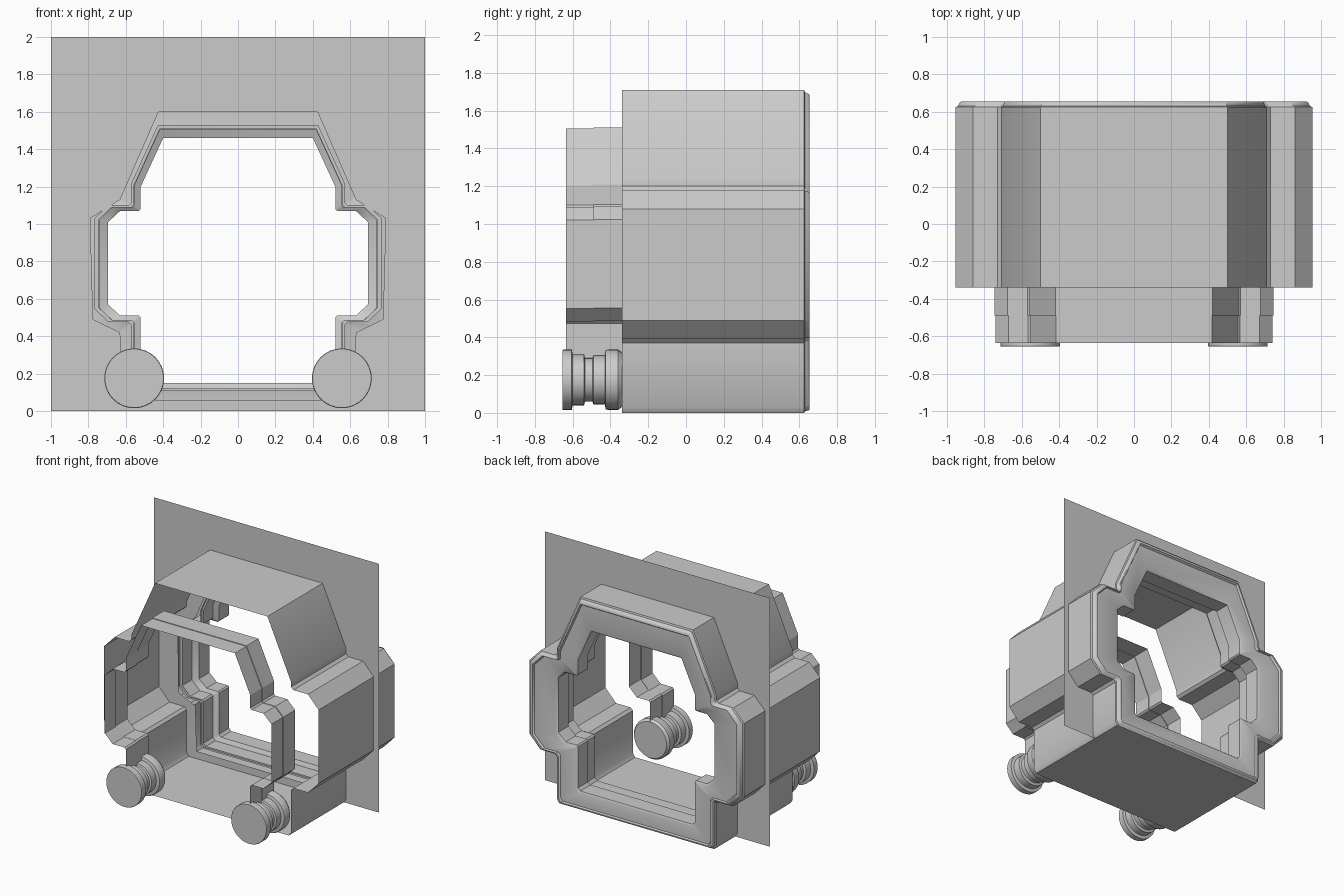
import bpy, bmesh, math

if "Cube" in bpy.data.objects:
    bpy.data.objects.remove(bpy.data.objects["Cube"])

# Half outlines (right side, top to bottom); both have matching points
OUTER = [(.5, 1.71), (.71, 1.24), (.71, 1.2), (.73, 1.18), (.86, 1.18), (.955, 1.08),
         (.955, .49), (.86, .39), (.73, .39), (.71, .37), (.71, .03), (.69, 0)]
INNER = [(.4, 1.46), (.52, 1.2), (.52, 1.08), (.53, 1.07), (.63, 1.07), (.695, 1.01),
         (.695, .57), (.63, .51), (.53, .51), (.52, .5), (.52, .17), (.5, .15)]


def blend(t):
    """Outline between the opening (t=0) and the shell (t=1)."""
    return [(a[0] + (b[0] - a[0]) * t, a[1] + (b[1] - a[1]) * t) for a, b in zip(INNER, OUTER)]


def mirrored(half):
    return half + [(-x, z) for x, z in reversed(half)]


def finish(name, bm, smooth=None):
    me = bpy.data.meshes.new(name)
    bm.to_mesh(me)
    bm.free()
    ob = bpy.data.objects.new(name, me)
    bpy.context.collection.objects.link(ob)
    if smooth:
        bpy.ops.object.select_all(action='DESELECT')
        ob.select_set(True)
        bpy.context.view_layer.objects.active = ob
        bpy.ops.object.shade_smooth_by_angle(angle=math.radians(smooth))
    return ob


def loft(name, sections, closed=True, smooth=None):
    """Skin a list of (y, outline) sections."""
    bm = bmesh.new()
    rings = [[bm.verts.new((x, y, z)) for x, z in pts] for y, pts in sections]
    n = len(rings[0])
    for a, b in zip(rings, rings[1:]):
        for i in range(n if closed else n - 1):
            j = (i + 1) % n
            bm.faces.new((a[i], a[j], b[j], b[i]))
    return finish(name, bm, smooth)


# Outer shell, stepped rear rim and tapered rear opening
steps = [(-.34, 1), (.625, 1), (.63, .95), (.65, .91), (.655, .88), (.655, .82), (.64, .78),
         (.64, .08), (.63, 0), (.5, 0), (.48, .2), (.36, .2), (.36, .28), (.34, .28)]
loft("outer_shell", [(y, mirrored(blend(t))) for y, t in steps], smooth=40)

# Front frame: arch with open bottom, in two slightly stepped bands
arch = [(x, z) for x, z in blend(.2)[:10]] + [(.558, .2)]
arch = [(-x, z) for x, z in reversed(arch)] + arch
inset = [(x * .992, 1505 / 1510 * z) for x, z in arch]
loft("front_frame", [(-.635, inset), (-.49, inset), (-.49, arch), (-.34, arch)], closed=False)

# Flat wall sheet with a cut-out
hole = mirrored([(.425, 1.6), (.63, 1.13), (.79, 1.03), (.775, .49), (.63, .42), (.62, .06)])
bm = bmesh.new()
edges = []
for loop in ([(-1, 0), (1, 0), (1, 2), (-1, 2)], hole):
    vs = [bm.verts.new((x, .36, z)) for x, z in loop]
    edges += [bm.edges.new((vs[i - 1], vs[i])) for i in range(len(vs))]
bmesh.ops.triangle_fill(bm, edges=edges, use_beauty=True, normal=(0, -1, 0))
bmesh.ops.dissolve_limit(bm, angle_limit=.01, verts=bm.verts, edges=bm.edges)
finish("wall_sheet", bm)

# Grooved round buffers at the lower front corners: (y, radius)
PROFILE = [(-.655, .157), (-.65, .16), (-.605, .16), (-.6, .135), (-.54, .135), (-.535, .115),
           (-.495, .115), (-.49, .13), (-.43, .13), (-.425, .155), (-.41, .16), (-.36, .16), (-.34, .145)]
for side, cx in (("left", -.555), ("right", .555)):
    n = 32
    secs = [(y, [(cx + r * math.cos(2 * math.pi * k / n), .175 + r * math.sin(2 * math.pi * k / n))
                 for k in range(n)]) for y, r in PROFILE]
    ob = loft(side + "_buffer", secs)
    bm = bmesh.new()
    bm.from_mesh(ob.data)
    bmesh.ops.holes_fill(bm, edges=bm.edges, sides=0)
    bmesh.ops.recalc_face_normals(bm, faces=bm.faces)
    bm.to_mesh(ob.data)
    bm.free()
    bpy.ops.object.select_all(action='DESELECT')
    ob.select_set(True)
    bpy.context.view_layer.objects.active = ob
    bpy.ops.object.shade_smooth_by_angle(angle=math.radians(30))
